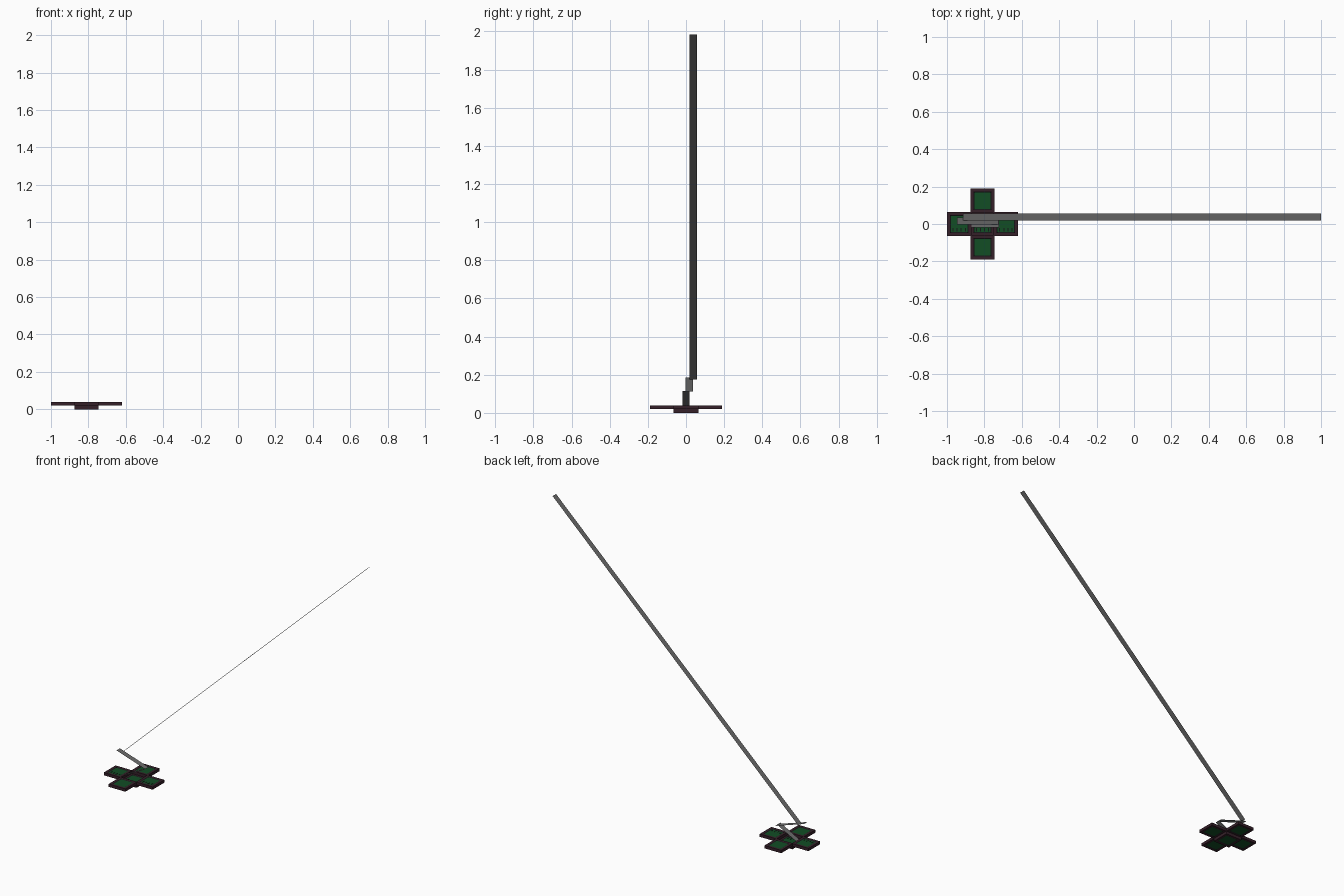
import bpy, bmesh
from mathutils import Vector

if "Cube" in bpy.data.objects:
    bpy.data.objects.remove(bpy.data.objects["Cube"])


def material(name, rgb):
    m = bpy.data.materials.new(name)
    m.diffuse_color = (*rgb, 1)
    m.use_nodes = True
    m.node_tree.nodes["Principled BSDF"].inputs["Base Color"].default_value = m.diffuse_color
    return m


MAROON = material("dark maroon", (0.036, 0.014, 0.022))
BLACK = material("near black", (0.008, 0.008, 0.009))
GREEN = material("board green", (0.006, 0.075, 0.018))
GREY = material("arm grey", (0.15, 0.15, 0.15))


def finish(bm, name, mats):
    me = bpy.data.meshes.new(name)
    bm.to_mesh(me)
    bm.free()
    for m in mats:
        me.materials.append(m)
    ob = bpy.data.objects.new(name, me)
    bpy.context.collection.objects.link(ob)
    return ob


def box(bm, c, size):
    """Add a box; return its faces."""
    geo = bmesh.ops.create_cube(bm, size=1)
    for v in geo["verts"]:
        v.co = Vector(c) + Vector([v.co[i] * size[i] for i in range(3)])
    return list({f for v in geo["verts"] for f in v.link_faces})


CX, STEP, SIZE, TH = -0.81, 0.125, 0.13, 0.02


def tile(name, x, y, z0):
    """Framed tile: maroon frame, black rim and sunken green panel on both sides."""
    bm = bmesh.new()
    faces = box(bm, (x, y, z0 + TH / 2), (SIZE, SIZE, TH))
    bm.normal_update()
    for f in [f for f in faces if abs(f.normal.z) > 0.9]:
        bmesh.ops.inset_region(bm, faces=[f], thickness=0.016, use_even_offset=True)
        rim = bmesh.ops.inset_region(bm, faces=[f], thickness=0.005,
                                     depth=-0.003, use_even_offset=True)
        for r in rim["faces"]:
            r.material_index = 1
        f.material_index = 2
    return finish(bm, name, [MAROON, BLACK, GREEN])


def slots(name, x, y, z):
    """Row of short dark slots near the front edge of a panel."""
    bm = bmesh.new()
    for i in range(4):
        box(bm, (x + (i - 1.5) * 0.022, y - 0.03, z), (0.005, 0.018, 0.002))
    return finish(bm, name, [BLACK])


# Base: a low centre tile and four raised tiles around it
tile("centre_tile", CX, 0, 0)
slots("centre_slots", CX, 0, TH - 0.0025)
for label, dx, dy in (("left", -1, 0), ("right", 1, 0), ("front", 0, -1), ("back", 0, 1)):
    tile(label + "_tile", CX + dx * STEP, dy * STEP, TH)
    if dy == 0:
        slots(label + "_slots", CX + dx * STEP, 0, 2 * TH - 0.0025)


def ribbon(name, a, b, y0, y1):
    """Flat strip from a to b, both given as (x, z)."""
    bm = bmesh.new()
    vs = [bm.verts.new(p) for p in ((a[0], y0, a[1]), (b[0], y0, b[1]),
                                    (b[0], y1, b[1]), (a[0], y1, a[1]))]
    f = bm.faces.new(vs)
    f.normal_update()
    if f.normal.z < 0:
        f.normal_flip()
    return finish(bm, name, [GREY])


# Folding arm of three flat strips, each offset sideways by half a width
ribbon("lower_arm", (-0.87, 0.037), (-0.722, 0.115), -0.019, 0.018)
ribbon("middle_arm", (-0.722, 0.113), (-0.946, 0.186), -0.002, 0.036)
ribbon("long_boom", (-0.914, 0.176), (1.0, 1.984), 0.018, 0.057)
